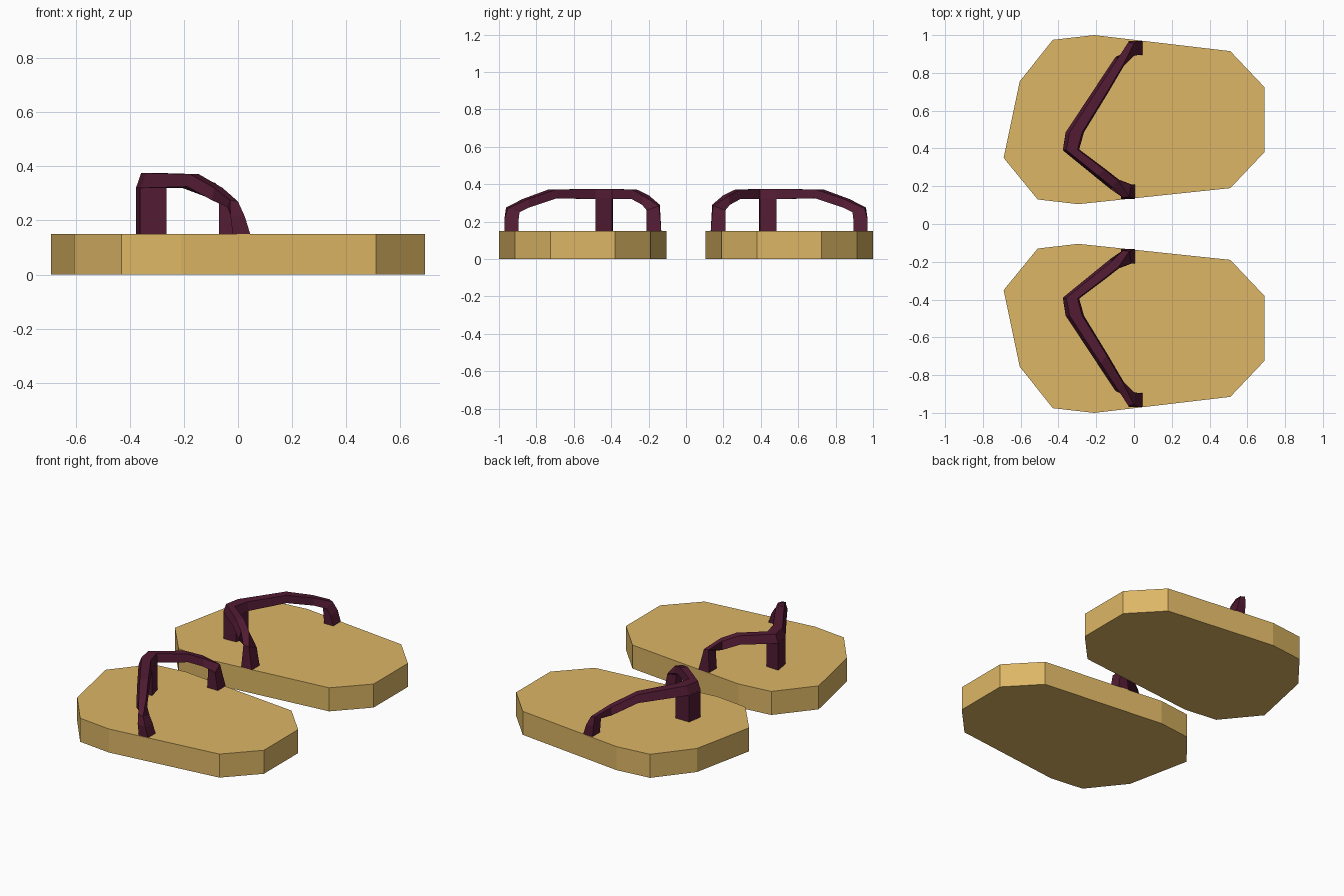
import bpy, bmesh


def material(name, rgb):
    m = bpy.data.materials.new(name)
    m.diffuse_color = (*rgb, 1)
    return m


def loft(name, rings, mat):
    """Join equal-sized rings, cap both ends and mirror to the other foot."""
    bm = bmesh.new()
    loops = [[bm.verts.new(p) for p in ring] for ring in rings]
    n = len(loops[0])
    for a, b in zip(loops, loops[1:]):
        for i in range(n):
            j = (i + 1) % n
            bm.faces.new((a[i], a[j], b[j], b[i]))
    bm.faces.new(loops[0])
    bm.faces.new(loops[-1])
    bmesh.ops.recalc_face_normals(bm, faces=bm.faces)
    me = bpy.data.meshes.new(name)
    bm.to_mesh(me)
    bm.free()
    me.materials.append(mat)
    ob = bpy.data.objects.new(name, me)
    bpy.context.collection.objects.link(ob)
    mod = ob.modifiers.new("other_foot", 'MIRROR')
    mod.use_axis = (False, True, False)
    mod.use_mirror_merge = False
    return ob


def prism(name, outline, z0, z1, mat):
    return loft(name, [[(x, y, z) for x, y in outline] for z in (z0, z1)], mat)


def section(xo, yo, xi, yi, top, bottom):
    """Strap section with chamfered upper edges: outer (toe) to inner (heel) side."""
    def at(t, z):
        return (xo + (xi - xo) * t, yo + (yi - yo) * t, z)
    return [at(0, bottom), at(0.22, top), at(0.9, top), at(1, bottom)]


wood = material("sole_tan", (0.72, 0.47, 0.13))
plum = material("strap_plum", (0.085, 0.011, 0.033))

# Sole: faceted slab
prism("sole", [(-0.69, 0.35), (-0.605, 0.755), (-0.43, 0.975), (-0.21, 1.0),
               (0.51, 0.915), (0.69, 0.725), (0.69, 0.38), (0.51, 0.19),
               (-0.295, 0.105), (-0.51, 0.13)], 0, 0.15, wood)

# Toe post
prism("toe_post", [(-0.377, 0.39), (-0.29, 0.395), (-0.265, 0.485),
                   (-0.362, 0.485)], 0.15, 0.322, plum)

# Strap: outer foot, over the toe post, down to the inner foot
loft("strap", [
    [(-0.02, 0.895, 0.15), (-0.02, 0.97, 0.15), (0.045, 0.97, 0.15), (0.045, 0.895, 0.15)],
    [(-0.025, 0.895, 0.215), (-0.028, 0.97, 0.22), (0.025, 0.97, 0.215), (0.025, 0.895, 0.21)],
    [(-0.04, 0.91, 0.25), (-0.03, 0.962, 0.275), (0.0, 0.955, 0.27), (0.0, 0.89, 0.25)],
    section(-0.097, 0.885, -0.052, 0.84, 0.32, 0.275),
    section(-0.187, 0.75, -0.14, 0.69, 0.371, 0.325),
    section(-0.362, 0.485, -0.265, 0.485, 0.375, 0.32),
    section(-0.377, 0.39, -0.29, 0.395, 0.375, 0.32),
    section(-0.205, 0.25, -0.15, 0.29, 0.37, 0.32),
    section(-0.125, 0.185, -0.08, 0.235, 0.338, 0.29),
    [(-0.07, 0.2, 0.265), (-0.06, 0.14, 0.29), (-0.025, 0.145, 0.285), (-0.015, 0.21, 0.26)],
    [(-0.07, 0.21, 0.15), (-0.07, 0.132, 0.15), (0.005, 0.132, 0.15), (0.005, 0.21, 0.15)],
], plum)
